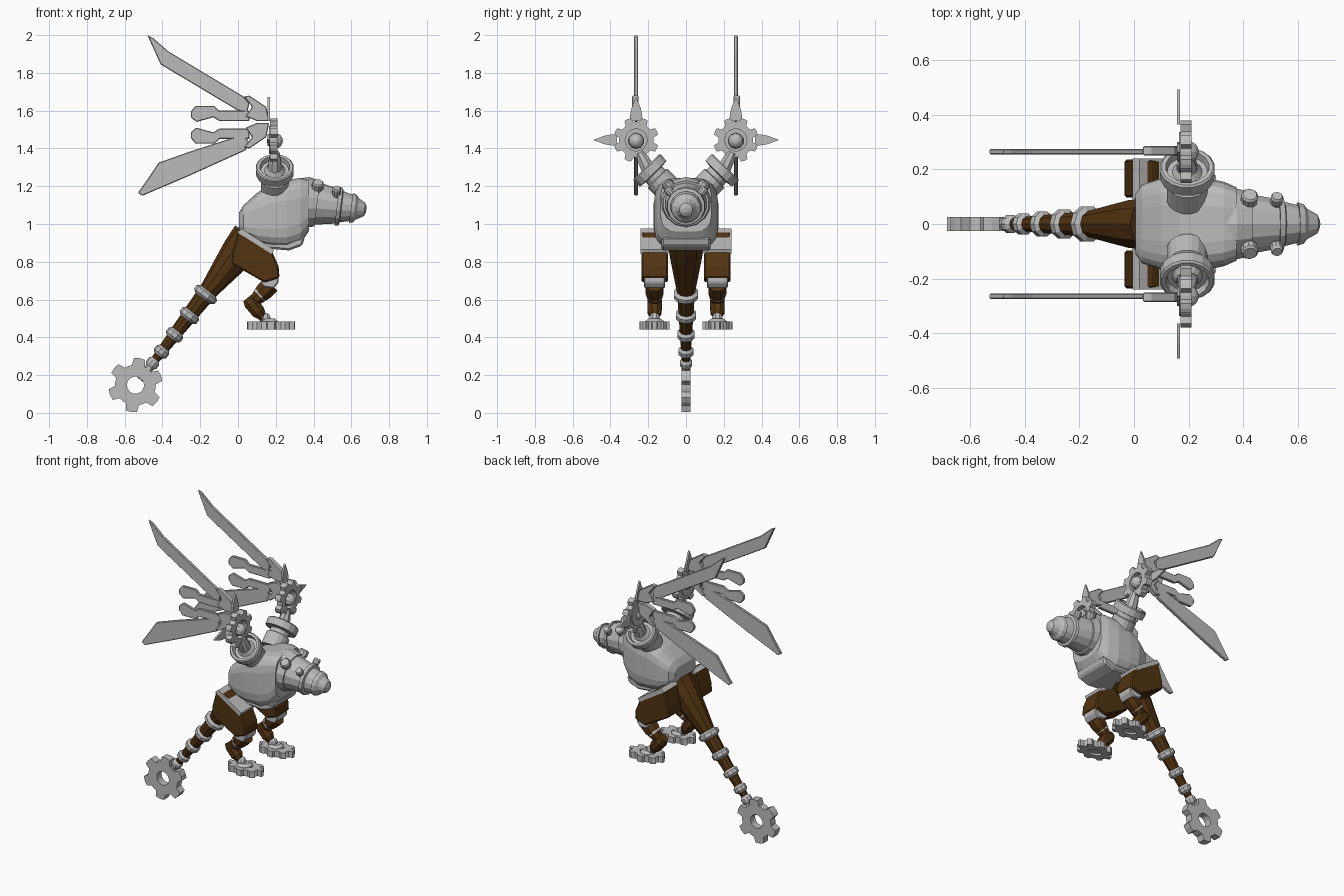
import bpy, bmesh, math
from mathutils import Vector, Matrix

if "Cube" in bpy.data.objects:
    bpy.data.objects.remove(bpy.data.objects["Cube"])


def material(name, rgb):
    m = bpy.data.materials.new(name)
    m.diffuse_color = (*rgb, 1)
    m.use_nodes = True
    m.node_tree.nodes["Principled BSDF"].inputs["Base Color"].default_value = m.diffuse_color
    return m


STEEL = material("grey steel", (0.50, 0.50, 0.50))
BROWN = material("dark brown", (0.085, 0.034, 0.006))


def make(name, verts, faces, mat):
    bm = bmesh.new()
    vs = [bm.verts.new(v) for v in verts]
    for f in faces:
        bm.faces.new([vs[i] for i in f])
    bmesh.ops.recalc_face_normals(bm, faces=bm.faces)
    me = bpy.data.meshes.new(name)
    bm.to_mesh(me)
    bm.free()
    me.materials.append(mat)
    ob = bpy.data.objects.new(name, me)
    bpy.context.collection.objects.link(ob)
    return ob


def loft(name, rings, mat):
    """Skin equal-sized rings, capped at both ends."""
    n = len(rings[0])
    verts = [v for r in rings for v in r]
    faces = [(k * n + i, k * n + (i + 1) % n, (k + 1) * n + (i + 1) % n, (k + 1) * n + i)
             for k in range(len(rings) - 1) for i in range(n)]
    faces += [tuple(range(n)), tuple(range(len(verts) - n, len(verts)))]
    return make(name, verts, faces, mat)


def lathe(name, origin, axis, profile, mat, n=12):
    """Profile of (distance, radius) turned around an axis."""
    q = Vector(axis).to_track_quat('Z', 'Y')
    rings = []
    for t, r in profile:
        rings.append([Vector(origin) + q @ Vector((r * math.cos(a), r * math.sin(a), t))
                      for a in [2 * math.pi * (i + 0.5) / n for i in range(n)]])
    return loft(name, rings, mat)


def frame(x, y, z, o):
    m = Matrix((x, y, z)).transposed().to_4x4()
    m.translation = Vector(o)
    return m


def side(y, x=0, z=0):     # local xy -> world xz
    return frame((1, 0, 0), (0, 0, 1), (0, -1, 0), (x, y, z))


def facing(x, y=0, z=0):   # local xy -> world yz
    return frame((0, 1, 0), (0, 0, 1), (1, 0, 0), (x, y, z))


def prism(name, pts, half, mtx, mat, bevel=0):
    ob = loft(name, [[mtx @ Vector((a, b, h)) for a, b in pts] for h in (-half, half)], mat)
    if bevel:
        m = ob.modifiers.new("bevel", 'BEVEL')
        m.width, m.segments = bevel, 1
    return ob


def gear(name, mtx, teeth, tip, root, hole, half, phase=0, sx=1):
    pts, inner = [], []
    steps = [(-0.5, root), (-0.32, root), (-0.2, tip), (0, tip * 1.01), (0.2, tip), (0.32, root)]
    for k in range(teeth):
        for f, r in steps:
            a = math.radians(phase) + 2 * math.pi * (k + f) / teeth
            pts.append((sx * r * math.cos(a), r * math.sin(a)))
            inner.append((sx * hole * math.cos(a), hole * math.sin(a)))
    n = len(pts)
    loops = [(pts, half), (pts, -half), (inner, -half), (inner, half)]
    verts = [mtx @ Vector((a, b, h)) for p, h in loops for a, b in p]
    faces = [(k * n + i, k * n + (i + 1) % n, (k + 1) % 4 * n + (i + 1) % n, (k + 1) % 4 * n + i)
             for k in range(4) for i in range(n)]
    return make(name, verts, faces, STEEL)


def ball(r):
    return [(-r * math.cos(a), max(r * math.sin(a), 0.002))
            for a in [math.pi * i / 8 for i in range(9)]]


# Body: rounded box sections (x, bottom, top, half width)
def section(x, lo, hi, w, n=20, e=0.5):
    out = []
    for i in range(n):
        c, s = math.cos(2 * math.pi * (i + .5) / n), math.sin(2 * math.pi * (i + .5) / n)
        out.append(Vector((x, w * math.copysign(abs(c) ** e, c),
                           (lo + hi) / 2 + (hi - lo) / 2 * math.copysign(abs(s) ** e, s))))
    return out


loft("body", [section(*s) for s in [(0.005, .97, 1.06, .11), (.03, .935, 1.10, .145),
     (.10, .895, 1.165, .168), (.17, .875, 1.21, .172), (.26, .87, 1.235, .17),
     (.33, .895, 1.245, .155), (.375, .96, 1.235, .135)]], STEEL)
prism("belly_plate", [(.10, .875), (.27, .86), (.34, .885), (.355, .93), (.30, .92), (.12, .93)],
      .13, side(0), STEEL, .01)

# Snout: overlapping cones
lathe("snout", (.36, 0, 1.115), (.254, 0, -.032),
      [(-.05, .12), (0, .135), (.06, .122), (.06, .112), (.165, .093), (.165, .104), (.185, .10),
       (.19, .083), (.24, .070), (.24, .080), (.26, .074), (.275, .056), (.295, .045),
       (.312, .036), (.322, .014)], STEEL, 14)

# Tail with rings and end gear
T0, TD = Vector((.04, 0, .90)), Vector((-.51, 0, -.66)).normalized()
lathe("tail", T0, TD, [(-.04, .10), (.06, .092), (.18, .073), (.32, .05), (.60, .034), (.83, .02)],
      BROWN, 10)
for t, r in [(.346, .068), (.486, .056), (.615, .048), (.728, .041), (.805, .034)]:
    lathe("tail_ring", T0 + TD * t, TD,
          [(-.026, .7 * r), (-.012, r), (.012, r), (.026, .7 * r)], STEEL, 10)
lathe("tail_rod", T0 + TD * .79, TD, [(0, .024), (.08, .024), (.09, .02), (.125, .018)], STEEL, 6)
gear("tail_gear", side(0, -.543, .147), 6, .143, .108, .045, .025, 81)

UP_SPIKE = [(-.035, .10), (.035, .10), (.03, .145), (.024, .17), (0, .228), (-.024, .17), (-.03, .145)]
TOP_FEATHER = [(-.48, 2.0), (-.45, 1.985), (-.37, 1.915), (.03, 1.675), (.06, 1.64),
               (.05, 1.59), (.0, 1.60), (-.41, 1.845)]
MID_FEATHER = [(-.25, 1.595), (-.225, 1.625), (-.125, 1.625), (-.10, 1.60), (.06, 1.60),
               (.06, 1.545), (-.10, 1.545), (-.13, 1.565), (-.22, 1.54), (-.25, 1.565)]
LOW_FEATHER = [(-.53, 1.165), (-.505, 1.15), (-.27, 1.25), (.04, 1.39), (.06, 1.43),
               (.03, 1.475), (-.25, 1.385), (-.42, 1.325), (-.47, 1.25)]
CLAW = [(.03, 1.675), (.06, 1.68), (.15, 1.62), (.165, 1.545), (.10, 1.545), (.04, 1.57), (.075, 1.62)]


def flip(pts, z):
    return [(x, 2 * z - b) for x, b in pts]


for s in (-1, 1):
    # Snout bolts
    for x, y, z, r in [(.415, .05, 1.15, .032), (.515, .045, 1.12, .023)]:
        lathe("snout_bolt", (x, s * y, z), (.1, s * .65, .8),
              [(0, r * .8), (.055, r * .8), (.055, r), (.085, r), (.092, r * .8)], STEEL, 10)
    # Shoulder sockets
    axis = Vector((0, s * .7, .72))
    lathe("shoulder_socket", (.195, s * .09, 1.18), axis,
          [(0, .075), (.085, .075), (.09, .062), (.115, .062), (.12, .10), (.165, .102),
           (.172, .095), (.172, .08), (.145, .074), (.145, .055), (.165, .04)], STEEL, 16)
    lathe("wing_stem", (.195, s * .20, 1.29), (0, s * .06, .12),
          [(0, .04), (.05, .035), (.10, .025)], STEEL, 8)
    # Wing gear, hub and spikes
    Y = s * .264
    gear("wing_gear", facing(.19, Y, 1.445), 8, .118, .092, .058, .02, 22.5)
    lathe("wing_hub", (.195, Y, 1.44), (1, 0, 0), ball(.042), STEEL, 10)
    lathe("hub_plate", (.165, Y, 1.445), (1, 0, 0), [(0, .075), (.012, .075)], STEEL, 14)
    prism("upper_spike", UP_SPIKE, .006, facing(.163, Y, 1.445), STEEL)
    prism("outer_spike", [(s * b, a * .9) for a, b in UP_SPIKE], .006, facing(.163, Y, 1.445), STEEL)
    # Feathers
    for nm, pts in [("top_feather", TOP_FEATHER), ("upper_mid_feather", MID_FEATHER),
                    ("lower_mid_feather", flip(MID_FEATHER, 1.537 - .012)),
                    ("low_feather", LOW_FEATHER)]:
        prism(nm, pts, .010, side(Y), STEEL, .004)
    for pts in (CLAW, flip(CLAW, 1.54)):
        prism("feather_claw", pts, .017, side(Y + s * .004), STEEL, .004)
    # Legs
    L = s * .166
    prism("thigh", [(.0, .96), (.06, .955), (.18, .855), (.215, .775), (.22, .715), (.14, .69),
                    (-.035, .79), (-.03, .85)], .07, side(L), BROWN, .008)
    prism("hip_trim", [(.02, .975), (.19, .865), (.18, .84), (.03, .935), (-.005, .955)],
          .074, side(L), STEEL)
    prism("knee_plate", [(.115, .69), (.135, .70), (.215, .72), (.215, .69), (.19, .66), (.14, .665)],
          .056, side(L), STEEL, .006)
    lathe("upper_shin", (.175, L, .68), (-.095, 0, -.095),
          [(0, .052), (.05, .052), (.115, .036), (.13, .025)], BROWN, 8)
    lathe("lower_shin", (.055, L, .60), (.085, 0, -.105),
          [(-.01, .03), (.02, .042), (.085, .04), (.11, .028), (.135, .022)], BROWN, 8)
    lathe("shin_ring", (.118, L, .625), (-.095, 0, -.095), [(-.008, .045), (.008, .045)], STEEL, 8)
    lathe("ankle", (.145, L, .50), (0, 0, 1), ball(.03), STEEL, 8)
    lathe("foot_hub", (.165, L, .455), (0, 0, 1), [(0, .05), (.03, .05), (.045, .03)], STEEL, 10)
    gear("foot_gear", Matrix.Translation((.175, L, .462)), 8, .079, .064, .03, .021, 0, 1.58)
